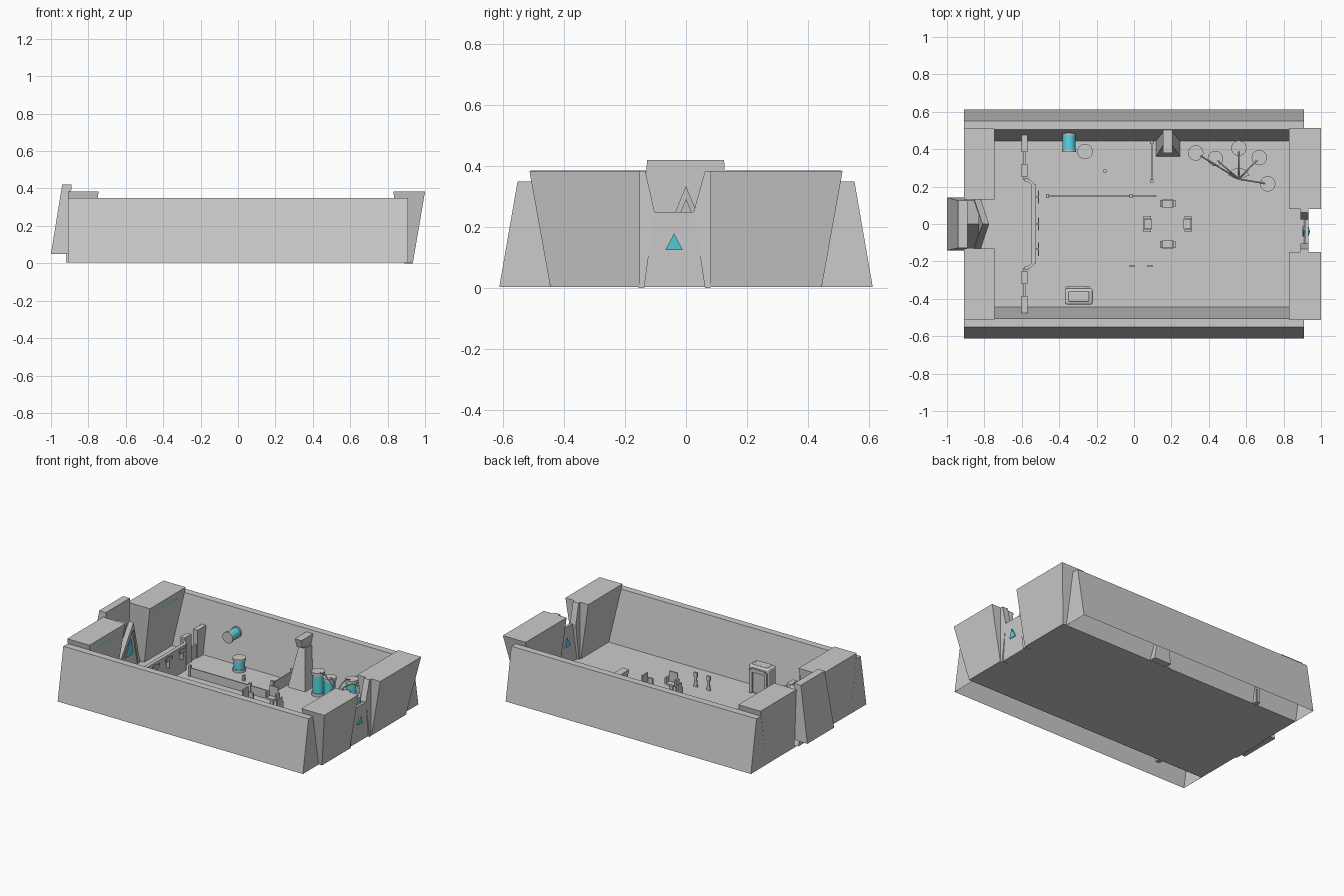
import bpy, bmesh, math
from mathutils import Matrix, Vector

if "Cube" in bpy.data.objects:
    bpy.data.objects.remove(bpy.data.objects["Cube"])

cyan = bpy.data.materials.new("cyan_glow")
cyan.diffuse_color = (0.1, 0.68, 0.78, 1)
cyan.use_nodes = True
cyan.node_tree.nodes["Principled BSDF"].inputs["Base Color"].default_value = cyan.diffuse_color


def finish(name, bm, mat=None, normals=True):
    if normals:
        bmesh.ops.recalc_face_normals(bm, faces=bm.faces)
    me = bpy.data.meshes.new(name)
    bm.to_mesh(me)
    bm.free()
    ob = bpy.data.objects.new(name, me)
    bpy.context.collection.objects.link(ob)
    if mat:
        me.materials.append(mat)
    return ob


def taper(name, z0, r0, z1, r1, mat=None, open_bottom=False, xf=None):
    """Six-sided block between two rectangles (x0, x1, y0, y1)."""
    bm = bmesh.new()
    rings = []
    for z, (a, b, c, d) in ((z0, r0), (z1, r1)):
        rings.append([bm.verts.new((x, y, z)) for x, y in ((a, c), (b, c), (b, d), (a, d))])
    lo, hi = rings
    bottom = bm.faces.new(lo[::-1])
    bm.faces.new(hi)
    for i in range(4):
        j = (i + 1) % 4
        bm.faces.new((lo[i], lo[j], hi[j], hi[i]))
    bmesh.ops.recalc_face_normals(bm, faces=bm.faces)
    if open_bottom:
        bmesh.ops.delete(bm, geom=[bottom], context='FACES_ONLY')
    if xf:
        bm.transform(xf)
    return finish(name, bm, mat, False)


def box(name, x0, x1, y0, y1, z0, z1, mat=None, xf=None):
    return taper(name, z0, (x0, x1, y0, y1), z1, (x0, x1, y0, y1), mat, xf=xf)


def prism(name, front, offset, mat=None):
    """Polygon of 3D points extruded by an offset."""
    bm = bmesh.new()
    a = [bm.verts.new(p) for p in front]
    b = [bm.verts.new(Vector(p) + Vector(offset)) for p in front]
    bm.faces.new(a)
    bm.faces.new(b[::-1])
    for i in range(len(a)):
        j = (i + 1) % len(a)
        bm.faces.new((a[i], b[i], b[j], a[j]))
    return finish(name, bm, mat)


def cyl(name, loc, r, h, mat=None, rot=(0, 0, 0)):
    bpy.ops.mesh.primitive_cylinder_add(vertices=24, radius=r, depth=h, location=loc, rotation=rot)
    ob = bpy.context.object
    ob.name = name
    if mat:
        ob.data.materials.append(mat)
    bpy.ops.object.shade_smooth_by_angle()
    return ob


def tube(name, pts, r):
    cu = bpy.data.curves.new(name, 'CURVE')
    cu.dimensions = '3D'
    cu.bevel_depth = r
    cu.bevel_resolution = 1
    s = cu.splines.new('POLY')
    s.points.add(len(pts) - 1)
    for p, q in zip(s.points, pts):
        p.co = (*q, 1)
    ob = bpy.data.objects.new(name, cu)
    bpy.context.collection.objects.link(ob)


# Floor and sloped long walls, open underneath
bm = bmesh.new()
bm.faces.new([bm.verts.new(p) for p in ((-.91, -.445, .004), (.91, -.445, .004), (.91, .445, .004), (-.91, .445, .004))])
finish("floor", bm)
for s in (-1, 1):
    y = sorted
    taper("long_wall", .003, (-.91, .91, *y((s * .445, s * .612))), .35, (-.91, .91, *y((s * .505, s * .552))), open_bottom=True)

# Overhanging end blocks on both ends
for s, near in ((-1, .150), (1, .08)):
    y = sorted
    taper("right_end_block", .004, (.885, .935, *y((s * near, s * .445))), .383, (.83, 1.0, *y((s * near, s * .513))))
    taper("left_end_block", .004, (-.91, -.80, *y((s * .15, s * .445))), .385, (-.91, -.745, *y((s * .13, s * .51))))
    box("light_strip", -.757, -.751, *y((s * .2, s * .43)), .335, .342, cyan)

# Right entrance: tapered door, angled posts and triangular light
prism("right_door", [(.905, -.137, .004), (.905, .062, .004), (.915, .025, .25), (.915, -.103, .25)], (.018, 0, 0))
prism("right_post_a", [(.89, -.155, 0), (.89, -.137, 0), (.89, -.103, .25), (.89, -.133, .383), (.89, -.155, .383)], (.042, 0, 0))
prism("right_post_b", [(.89, .08, 0), (.89, .062, 0), (.89, .025, .25), (.89, .062, .383), (.89, .08, .383)], (.042, 0, 0))
prism("right_door_light", [(.900, -.067, .125), (.900, -.011, .125), (.908, -.039, .18)], (.033, 0, 0), cyan)

# Left gatehouse: leaning back block, gabled tunnel and leaning triangular gate
taper("gatehouse_back", .05, (-1.0, -.91, -.142, .142), .42, (-.94, -.89, -.128, .125))
prism("gate_tunnel", [(-.92, -.125, .004), (-.92, .125, .004), (-.92, 0, .32)], (.09, 0, 0))
prism("gate_panel", [(-.825, -.12, .004), (-.825, .12, .004), (-.785, 0, .31)], (-.02, 0, 0))
for s in (-1, 1):
    prism("gate_frame", [(-.82, s * .135, .004), (-.82, s * .112, .004), (-.775, 0, .29), (-.775, 0, .335)], (-.035, 0, 0))
prism("gate_light", [(-.808, -.045, .10), (-.808, .045, .10), (-.79, 0, .22)], (-.008, 0, 0), cyan)

# Barricade: bent wall with thick pillars and ribs
path = [(-.585, .48), (-.585, .235), (-.565, .235), (-.535, .205), (-.535, -.205), (-.565, -.235), (-.585, -.235), (-.585, -.48)]
for i, (a, b) in enumerate(zip(path, path[1:])):
    a, b = Vector(a), Vector(b)
    n = Vector((b.y - a.y, a.x - b.x)).normalized() * .007
    top = .09 if i in (0, 6) else .175
    prism("barricade_panel", [(*(a + n), .004), (*(b + n), .004), (*(b - n), .004), (*(a - n), .004)], (0, 0, top))
for s in (-1, 1):
    for c, h in ((.285, .035), (.43, .045)):
        box("barricade_pillar", -.602, -.57, s * c - h, s * c + h, .004, .19)
for yy in (.145, 0, -.135):
    box("barricade_rib", -.53, -.507, yy - .004, yy + .004, .1, .17)
    box("barricade_rib_cap", -.514, -.507, yy - .035, yy + .035, .15, .17)
box("barricade_rail", -.548, -.524, -.21, .21, .17, .182)

# Low fences with end posts
box("long_fence", -.465, .12, .146, .154, .004, .06)
for x in (-.462, -.015):
    box("fence_post", x - .008, x + .008, .14, .16, .004, .075)
box("short_fence", .091, .099, .23, .45, .004, .075)
for yy in (.23, .435):
    box("fence_post", .086, .104, yy - .008, yy + .008, .004, .09)

# Locker with a rounded frame
lk = box("locker", -.37, -.22, -.43, -.345, .004, .19)
m = lk.modifiers.new("bevel", 'BEVEL')
m.width = .012
m.segments = 3
pad = box("locker_pad", -.35, -.24, -.415, -.36, .185, .197)
m = pad.modifiers.new("bevel", 'BEVEL')
m.width = .02
m.segments = 3
for x in (-.355, -.245):
    box("locker_frame_side", x - .01, x + .01, -.345, -.333, .01, .165)
box("locker_frame_top", -.35, -.25, -.345, -.333, .15, .175)

# Wall canister, floor canister and small post
side = (math.pi / 2, 0, 0)
cyl("wall_canister", (-.347, .437, .2), .034, .08, cyan, side)
for yy in (.393, .482):
    cyl("wall_canister_cap", (-.347, yy, .2), .038, .014, None, side)
cyl("floor_canister", (-.262, .388, .045), .036, .06, cyan)
for z in (.012, .083):
    cyl("floor_canister_cap", (-.262, .388, z), .041, .016)
box("small_post", -.162, -.147, .275, .292, .004, .04)

# Watch tower
taper("tower_body", .004, (.118, .246, .36, .49), .26, (.155, .205, .42, .49))
box("tower_neck", .163, .198, .425, .485, .258, .275, cyan)
taper("tower_head", .272, (.16, .20, .395, .50), .33, (.155, .205, .38, .505))

# Tanks joined by pipes to a fan-shaped hub
hub = Vector((.56, .24, .12))
for x, y in ((.33, .38), (.435, .35), (.56, .405), (.67, .355), (.715, .215)):
    cyl("tank", (x, y, .082), .036, .12, cyan)
    cyl("tank_base", (x, y, .014), .041, .02)
    cyl("tank_cap", (x, y, .15), .041, .022)
    t = Vector((x, y, .15))
    d = (t - hub)
    tube("pipe", [hub, hub + d * .35 + Vector((0, 0, .035)), hub + d * .65 + Vector((0, 0, .04)), t], .004)
fan = [(.56 + .06 * math.cos(a), .24 + .06 * math.sin(a), .115) for a in [math.radians(v) for v in range(20, 161, 20)]]
prism("pipe_hub", [(.56, .235, .115)] + fan, (0, 0, .012))
box("hub_stand", .55, .57, .24, .26, .004, .115)

# Four chairs around a centre point, backs outward
for k in range(4):
    xf = Matrix.Translation((.18, 0, 0)) @ Matrix.Rotation(k * math.pi / 2, 4, 'Z')
    box("chair_seat", .085, .125, -.028, .028, .035, .047, xf=xf)
    box("chair_leg", .098, .112, -.01, .01, .004, .036, xf=xf)
    box("chair_back", .122, .131, -.03, .03, .04, .115, xf=xf)
    for s in (-1, 1):
        box("chair_arm", .09, .128, s * .036 - .006, s * .036 + .006, .035, .08, xf=xf)

# Two slim panels near the front
for x in (-.01, .085):
    taper("slim_panel", .004, (x - .014, x + .014, -.229, -.221), .07, (x - .006, x + .006, -.228, -.222))
    box("slim_panel_top", x - .013, x + .013, -.23, -.22, .07, .1)
